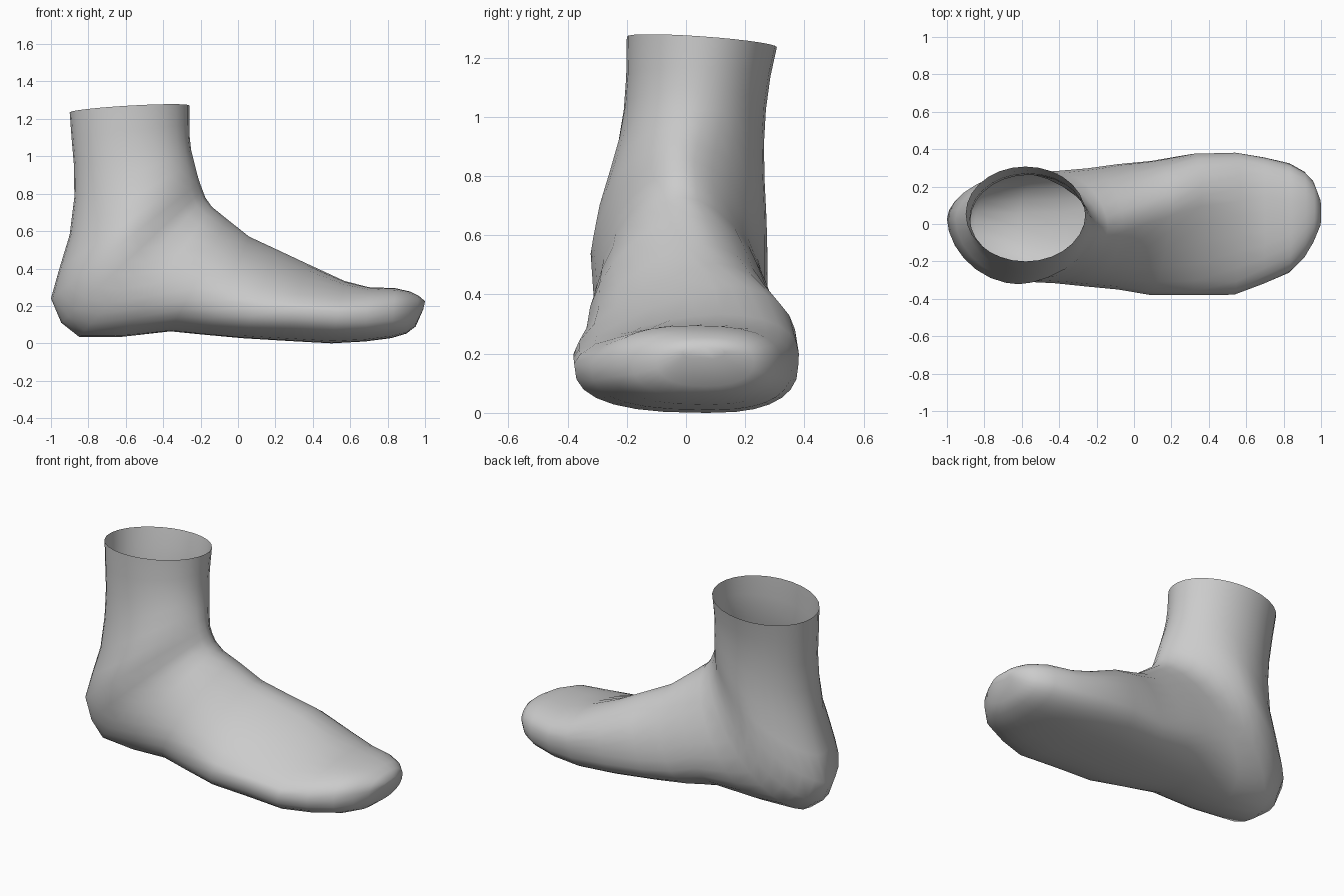
import bpy, bmesh, math

SEGMENTS = 28

# Each ring: upper point x,z | lower point x,z | right y, left y
STATIONS = [
    (1.0, .225, 0.99, .18, -.01, .13),
    (0.965, .255, 0.95, .09, -.10, .23),
    (0.92, .277, 0.90, .052, -.18, .28),
    (0.84, .295, 0.82, .028, -.26, .325),
    (0.70, .300, 0.68, .010, -.32, .357),
    (0.57, .333, 0.50, .000, -.378, .38),
    (0.36, .430, 0.28, .012, -.38, .375),
    (0.20, .505, 0.03, .027, -.38, .337),
    (0.06, .570, -.17, .045, -.35, .32),
    (-.06, .665, -.36, .064, -.335, .298),
    (-.14, .730, -.62, .035, -.317, .283),
    (-.175, .78, -.85, .035, -.31, .275),
    (-.19, .82, -.945, .11, -.315, .275),
    (-.205, .86, -1.0, .24, -.322, .275),
    (-.22, .91, -.955, .40, -.300, .272),
    (-.235, .97, -.90, .58, -.265, .266),
    (-.25, 1.03, -.875, .78, -.23, .263),
    (-.258, 1.10, -.877, .95, -.21, .27),
    (-.26, 1.17, -.89, 1.10, -.202, .285),
    (-.26, 1.272, -.90, 1.235, -.20, .307),
]
# Matching ring shape: height of widest point, upper left, upper right and lower roundness,
# ridge and keel shift
SHAPES = [(.5, 2.3, 2.3, 2.3, 0, 0), (.5, 2.3, 2.3, 2.3, 0, 0),
          (.5, 2.5, 2.5, 2.5, 0, .02), (.5, 2.5, 2.5, 2.5, 0, .04),
          (.50, 2.3, 2.4, 2.6, .04, .06), (.50, 1.9, 1.8, 2.6, .12, .07),
          (.42, 1.75, 1.4, 2.6, .15, .06), (.36, 1.75, 1.5, 2.6, .12, .04),
          (.36, 1.75, 1.65, 2.5, .07, .02), (.38, 1.8, 1.75, 2.3, .03, 0),
          (.42, 1.8, 1.8, 2.2, 0, 0), (.44, 1.75, 1.75, 2.05, 0, .02),
          (.46, 1.7, 1.7, 1.9, 0, .04), (.48, 1.7, 1.7, 1.8, 0, .05),
          (.5, 1.77, 1.77, 1.85, 0, .04), (.5, 1.87, 1.87, 1.9, 0, .02)]
SHAPES += [(.5, 2, 2, 2, 0, 0)] * 4


def power(value, exponent):
    return math.copysign(abs(value) ** exponent, value)


def ring_points(station, shape):
    tx, tz, bx, bz, right, left = station
    wide, upper_left, upper_right, lower, ridge, keel = shape
    points = []
    for i in range(SEGMENTS):
        a = 2 * math.pi * i / SEGMENTS
        s, c = math.sin(a), math.cos(a)
        n = lower if s < 0 else upper_left if c > 0 else upper_right
        s, c = power(s, 2 / n), power(c, 2 / n)
        u = wide + s * ((1 - wide) if s > 0 else wide)
        y = (left + right) / 2 + c * (left - right) / 2
        y += ridge * max(s, 0) ** 1.5 + keel * max(-s, 0) * (1 - abs(c))
        points.append((bx + (tx - bx) * u, y, bz + (tz - bz) * u))
    return points


# Foot and ankle: one skin swept from the toes, around the heel, to the open cuff
bm = bmesh.new()
rings = [[bm.verts.new(p) for p in ring_points(st, sh)]
         for st, sh in zip(STATIONS, SHAPES)]
for v in rings[-1]:
    v.co.z -= 0.07 * (v.co.y - 0.05)
for a, b in zip(rings, rings[1:]):
    for i in range(SEGMENTS):
        j = (i + 1) % SEGMENTS
        bm.faces.new((a[i], a[j], b[j], b[i]))
bm.faces.new(rings[0])  # toe tip
bmesh.ops.recalc_face_normals(bm, faces=bm.faces)
for f in bm.faces:
    f.smooth = True
mesh = bpy.data.meshes.new("foot")
bm.to_mesh(mesh)
bm.free()
foot = bpy.data.objects.new("foot", mesh)
bpy.context.collection.objects.link(foot)
